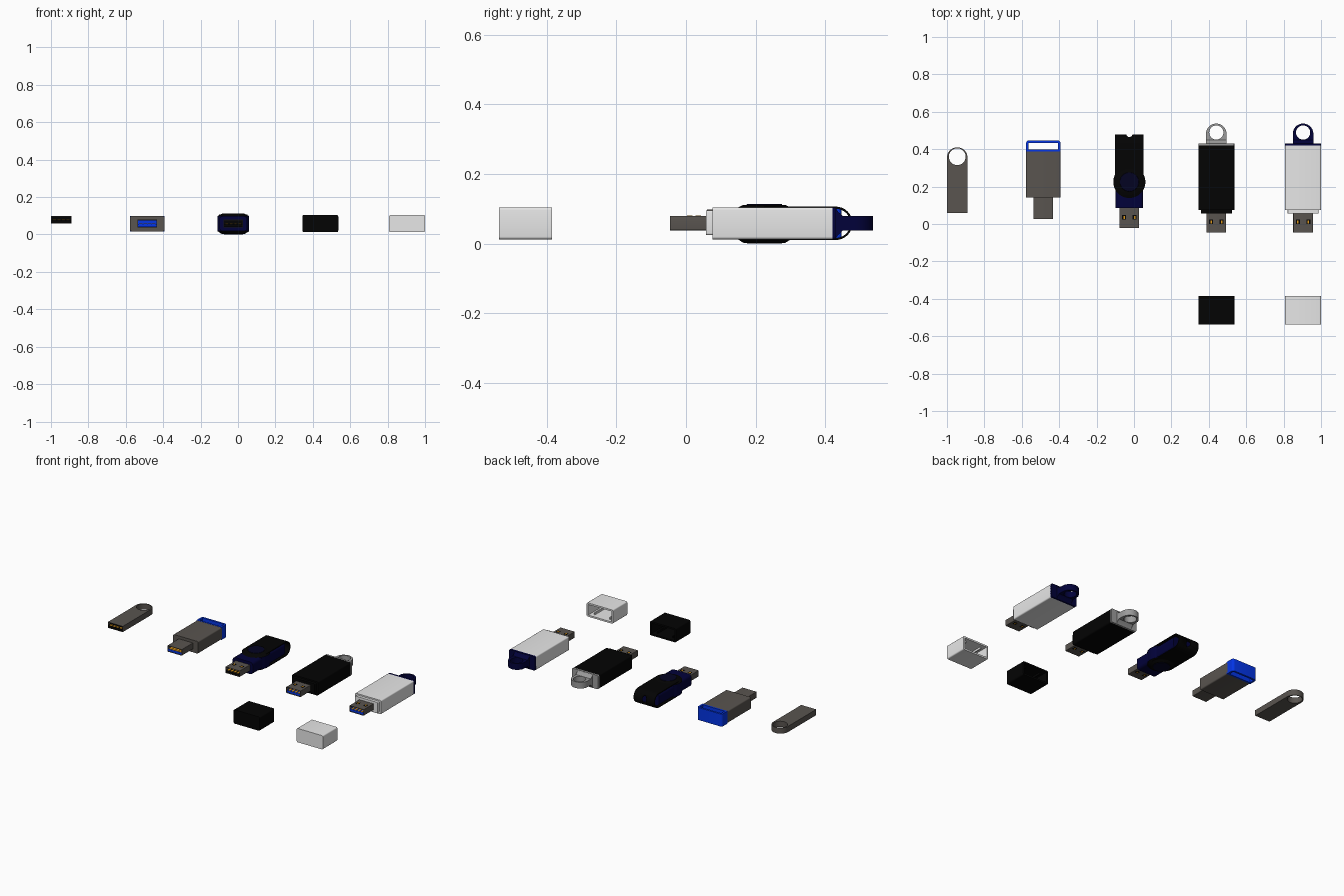
import bpy, bmesh
from math import pi, cos, sin

if "Cube" in bpy.data.objects:
    bpy.data.objects.remove(bpy.data.objects["Cube"])


def material(name, r, g, b):
    m = bpy.data.materials.new(name)
    m.use_nodes = True
    m.diffuse_color = (r, g, b, 1)
    m.node_tree.nodes["Principled BSDF"].inputs["Base Color"].default_value = (r, g, b, 1)
    return m


WHITE = material("white plastic", 0.8, 0.8, 0.8)
BLACK = material("black plastic", 0.001, 0.001, 0.001)
STEEL = material("dark steel", 0.1, 0.089, 0.079)
GREY = material("grey plastic", 0.33, 0.33, 0.33)
NAVY = material("navy plastic", 0.0005, 0.0005, 0.042)
MIDNIGHT = material("midnight plastic", 0.001, 0.001, 0.016)
BLUE = material("bright blue", 0.001, 0.035, 0.8)
GOLD = material("gold contact", 0.75, 0.32, 0.01)


def finish(ob, mat):
    ob.data.materials.clear()
    ob.data.materials.append(mat)
    bpy.ops.object.select_all(action='DESELECT')
    ob.select_set(True)
    bpy.context.view_layer.objects.active = ob
    bpy.ops.object.shade_smooth_by_angle(angle=pi / 6)
    return ob


def from_bmesh(name, bm, mat):
    bmesh.ops.recalc_face_normals(bm, faces=bm.faces)
    me = bpy.data.meshes.new(name)
    bm.to_mesh(me)
    bm.free()
    ob = bpy.data.objects.new(name, me)
    bpy.context.collection.objects.link(ob)
    return finish(ob, mat)


def block(name, x, y, z, mat, r=0, wall=0, depth=0, open_side=-1):
    """Box from ranges, lengthwise edges rounded by r, optionally hollowed from one y side."""
    bm = bmesh.new()
    bmesh.ops.create_cube(bm, size=1)
    for v in bm.verts:
        v.co = [lo + (c + 0.5) * (hi - lo) for c, (lo, hi) in zip(v.co, (x, y, z))]
    if r:
        edges = [e for e in bm.edges
                 if abs((e.verts[0].co - e.verts[1].co).normalized().y) > 0.9]
        bmesh.ops.bevel(bm, geom=edges, offset=r, segments=4, profile=0.5, affect='EDGES')
    if wall:
        bm.normal_update()
        mouth = [f for f in bm.faces if f.normal.y * open_side > 0.9]
        bmesh.ops.inset_region(bm, faces=mouth, thickness=wall)
        out = bmesh.ops.extrude_face_region(bm, geom=mouth)["geom"]
        bmesh.ops.translate(bm, vec=(0, -open_side * depth, 0),
                            verts=[g for g in out if isinstance(g, bmesh.types.BMVert)])
        bmesh.ops.delete(bm, geom=mouth, context='FACES')
    return from_bmesh(name, bm, mat)


def profile_yz(name, pts, x0, x1, mat):
    """Side profile extruded across x."""
    bm = bmesh.new()
    face = bm.faces.new([bm.verts.new((x0, y, z)) for y, z in pts])
    out = bmesh.ops.extrude_face_region(bm, geom=[face])["geom"]
    bmesh.ops.translate(bm, vec=(x1 - x0, 0, 0),
                        verts=[g for g in out if isinstance(g, bmesh.types.BMVert)])
    return from_bmesh(name, bm, mat)


def disc(name, x, y, z0, z1, r0, r1, mat):
    bm = bmesh.new()
    bmesh.ops.create_cone(bm, cap_ends=True, segments=40, radius1=r0, radius2=r1, depth=z1 - z0)
    bmesh.ops.translate(bm, vec=(x, y, (z0 + z1) / 2), verts=bm.verts)
    return from_bmesh(name, bm, mat)


def arc(cx, cy, r, a0, a1, n):
    return [(cx + r * cos(a0 + (a1 - a0) * i / n), cy + r * sin(a0 + (a1 - a0) * i / n))
            for i in range(n + 1)]


def plate(name, loops, z0, z1, mat):
    """Flat outline with holes, extruded in z."""
    cu = bpy.data.curves.new(name, 'CURVE')
    cu.dimensions, cu.fill_mode, cu.extrude = '2D', 'BOTH', (z1 - z0) / 2
    for loop in loops:
        sp = cu.splines.new('POLY')
        sp.points.add(len(loop) - 1)
        for p, (x, y) in zip(sp.points, loop):
            p.co = (x, y, 0, 1)
        sp.use_cyclic_u = True
    ob = bpy.data.objects.new(name, cu)
    ob.location.z = (z0 + z1) / 2
    bpy.context.collection.objects.link(ob)
    bpy.ops.object.select_all(action='DESELECT')
    ob.select_set(True)
    bpy.context.view_layer.objects.active = ob
    bpy.ops.object.convert(target='MESH')
    return finish(bpy.context.object, mat)


def circle(cx, cy, r):
    return arc(cx, cy, r, 0, 2 * pi, 36)[:-1]


def connector(name, cx, y0, y1, tongue, holes=True, contact=0.006):
    """Open metal plug with a tongue, four contacts and square latch holes."""
    block(name + "_plug_shell", (cx - 0.053, cx + 0.053), (y0, y1), (0.038, 0.079), STEEL,
          r=0.003, wall=0.003, depth=0.07)
    block(name + "_plug_lining", (cx - 0.05, cx + 0.05), (y0 + 0.04, y0 + 0.044),
          (0.041, 0.076), tongue)
    block(name + "_plug_tongue", (cx - 0.049, cx + 0.049), (y0 + 0.002, y0 + 0.06),
          (0.042, 0.056), tongue)
    for i in range(4):
        x = cx + (i - 1.5) * 0.023
        block(name + "_contact", (x - contact, x + contact), (y0 + 0.003, y0 + 0.039),
              (0.055, 0.059), GOLD)
    if holes:
        for side in (-1, 1):
            x = cx + side * 0.028
            for za, zb, zc in ((0.078, 0.0795, 0.080), (0.039, 0.0375, 0.037)):
                yh = y0 + 0.057
                block(name + "_latch_hole", (x - 0.011, x + 0.011), (yh - 0.012, yh + 0.012),
                      sorted((za, zb)), BLACK)
                block(name + "_latch_spring", (x - 0.004, x + 0.004), (yh - 0.008, yh + 0.008),
                      sorted((za, zc)), GOLD)


# Slim metal stick with a ring hole
cx, hw = -0.945, 0.055
plate("slim_stick_body",
      [[(cx - hw, 0.085), (cx + hw, 0.085)] + arc(cx, 0.355, hw, 0, pi, 24),
       circle(cx, 0.36, 0.045)], 0.06, 0.098, STEEL)
block("slim_stick_mouth", (cx - hw, cx + hw), (0.06, 0.085), (0.06, 0.098), STEEL,
      wall=0.002, depth=0.024)
block("slim_stick_tongue", (cx - 0.053, cx + 0.053), (0.0605, 0.084), (0.062, 0.077), BLACK)
block("slim_stick_lining", (cx - 0.053, cx + 0.053), (0.08, 0.084), (0.062, 0.096), BLACK)
for i in range(4):
    x = cx + (i - 1.5) * 0.024
    block("slim_stick_contact", (x - 0.008, x + 0.008), (0.062, 0.079), (0.076, 0.079), GOLD)

# Metal drive with a blue open loop at the back
cx = -0.485
block("metal_drive_body", (cx - 0.092, cx + 0.092), (0.143, 0.395), (0.017, 0.098), STEEL, r=0.008)
outer = ([(cx - 0.092, 0.388), (cx + 0.092, 0.388)] + arc(cx + 0.077, 0.432, 0.015, 0, pi / 2, 5)
         + arc(cx - 0.077, 0.432, 0.015, pi / 2, pi, 5))
inner = [(cx - 0.079, 0.399), (cx + 0.079, 0.399), (cx + 0.079, 0.434), (cx - 0.079, 0.434)]
plate("metal_drive_loop", [outer, inner], 0.016, 0.099, BLUE)
connector("metal_drive", cx, 0.027, 0.15, BLUE, holes=False, contact=0.01)

# Swivel drive: navy body inside a folded black cover
cx, py = -0.025, 0.225
block("swivel_body", (cx - 0.074, cx + 0.074), (0.085, 0.425), (0.018, 0.098), NAVY, r=0.018)
disc("swivel_hub", cx, py, 0.018, 0.098, 0.084, 0.084, NAVY)
fold_y, mid, ro, ri = 0.43, 0.058, 0.048, 0.042
cover = profile_yz("swivel_cover",
                   [(py, mid - ro)] + arc(fold_y, mid, ro, -pi / 2, pi / 2, 16) + [(py, mid + ro)]
                   + [(py, mid + ri)] + arc(fold_y, mid, ri, pi / 2, -pi / 2, 16) + [(py, mid - ri)],
                   cx - 0.076, cx + 0.076, BLACK)
cutter = disc("cord_notch_cutter", cx, 0.482, -0.1, 0.2, 0.017, 0.017, BLACK)
cut = cover.modifiers.new("cord_notch", 'BOOLEAN')
cut.object, cut.solver = cutter, 'EXACT'
bpy.ops.object.select_all(action='DESELECT')
cover.select_set(True)
bpy.context.view_layer.objects.active = cover
bpy.ops.object.modifier_apply(modifier=cut.name)
bpy.data.objects.remove(cutter)
disc("swivel_top_plate", cx, py, 0.098, 0.111, 0.086, 0.06, BLACK)
disc("swivel_bottom_plate", cx, py, 0.002, 0.018, 0.06, 0.086, BLACK)
disc("swivel_top_button", cx, py, 0.106, 0.113, 0.054, 0.05, MIDNIGHT)
disc("swivel_bottom_button", cx, py, 0.0, 0.01, 0.05, 0.054, MIDNIGHT)
connector("swivel", cx, -0.022, 0.09, BLACK)


def capped_drive(name, cx, shell, trim):
    """Drive with a key loop at the back and its cap lying in front."""
    hw = 0.096
    wide = (cx - hw, cx + hw)
    block(name + "_body", wide, (0.076, 0.42), (0.012, 0.104), shell, r=0.008)
    block(name + "_neck", (cx - 0.083, cx + 0.083), (0.057, 0.08), (0.024, 0.095), shell, r=0.006)
    block(name + "_end_plate", wide, (0.417, 0.431), (0.012, 0.104), trim, r=0.008)
    profile_yz(name + "_loop_root",
               [(0.43, 0.014), (0.437, 0.025), (0.45, 0.038), (0.45, 0.079),
                (0.437, 0.091), (0.43, 0.102)], cx - 0.055, cx + 0.055, trim)
    plate(name + "_key_loop",
          [[(cx - 0.055, 0.43), (cx + 0.055, 0.43)] + arc(cx, 0.482, 0.055, 0, pi, 24),
           circle(cx, 0.489, 0.038)], 0.038, 0.079, trim)
    connector(name, cx, -0.046, 0.065, BLUE)
    # Cap, open towards the back, with inner grip ribs
    block(name + "_cap", wide, (-0.537, -0.385), (0.012, 0.104), shell, r=0.008,
          wall=0.011, depth=0.135, open_side=1)
    for side in (-1, 1):
        x = cx + side * 0.057
        for z in ((0.021, 0.036), (0.08, 0.095)):
            block(name + "_cap_rib", (x - 0.004, x + 0.004), (-0.525, -0.41), z, shell)


capped_drive("black_drive", 0.44, BLACK, GREY)
capped_drive("white_drive", 0.904, WHITE, NAVY)
